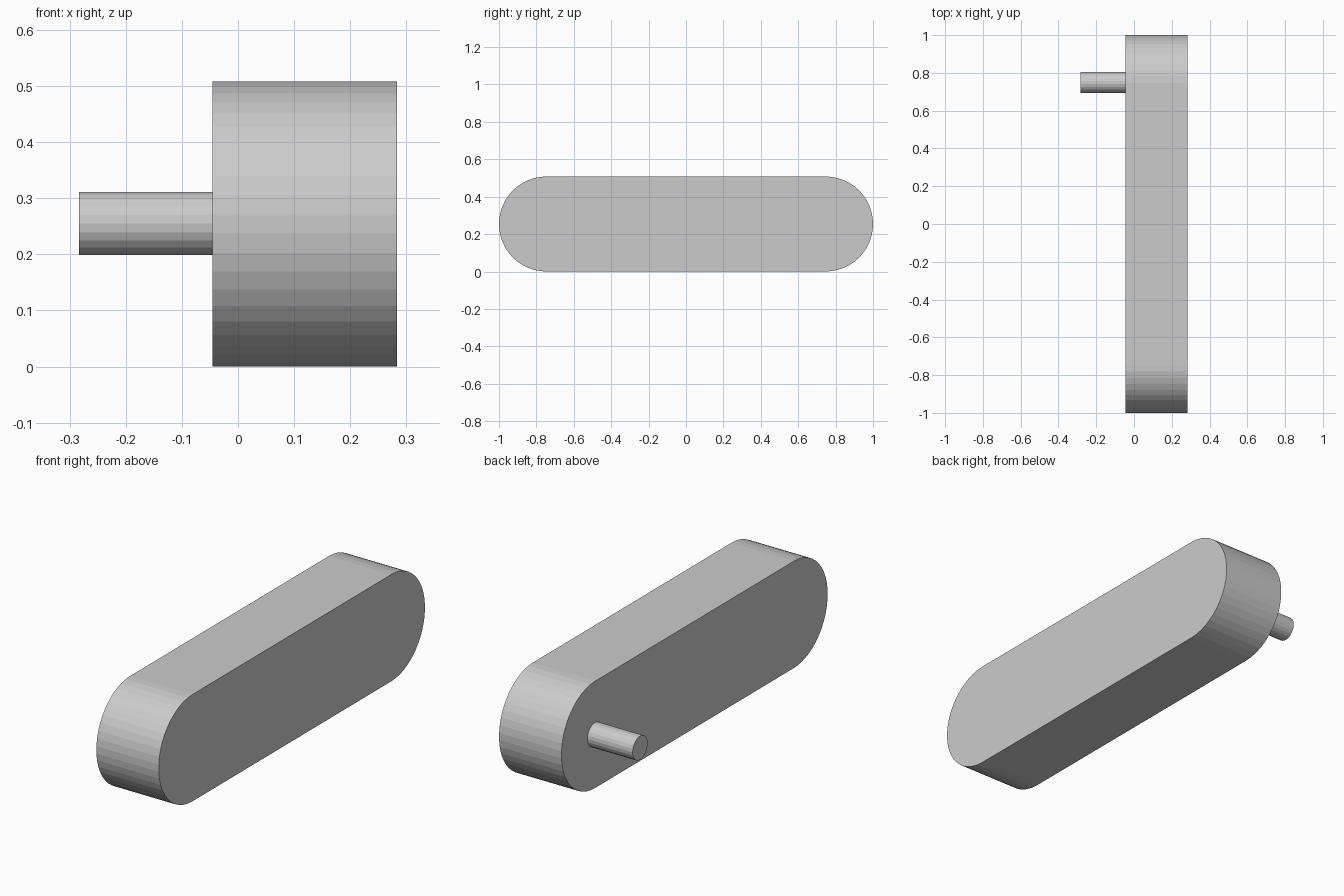
import bpy, bmesh
from math import cos, sin, pi

if "Cube" in bpy.data.objects:
    bpy.data.objects.remove(bpy.data.objects["Cube"])


def extrude_x(name, profile, x0, x1):
    """Solid prism: a (y, z) outline extruded along x."""
    bm = bmesh.new()
    face = bm.faces.new([bm.verts.new((x0, y, z)) for y, z in profile])
    ext = bmesh.ops.extrude_face_region(bm, geom=[face], use_keep_orig=True)
    for v in ext["geom"]:
        if isinstance(v, bmesh.types.BMVert):
            v.co.x = x1
    bmesh.ops.recalc_face_normals(bm, faces=bm.faces[:])
    mesh = bpy.data.meshes.new(name)
    bm.to_mesh(mesh)
    bm.free()
    obj = bpy.data.objects.new(name, mesh)
    bpy.context.collection.objects.link(obj)
    return obj


def arc(cy, cz, r, start, sweep, steps, count):
    return [(cy + r * cos(start + sweep * i / steps),
             cz + r * sin(start + sweep * i / steps)) for i in range(count)]


# Arm: slab with two fully rounded ends
R, STEPS = 0.254, 23
outline = (arc(1 - R, R, R, -pi / 2, pi, STEPS, STEPS + 1)
           + arc(R - 1, R, R, pi / 2, pi, STEPS, STEPS + 1))
extrude_x("arm", outline, -0.045, 0.283)

# Pin: round peg near one end, on the -x face
SIDES = 22
extrude_x("pin", arc(0.749, 0.255, 0.0565, 0, 2 * pi, SIDES, SIDES), -0.283, -0.045)
